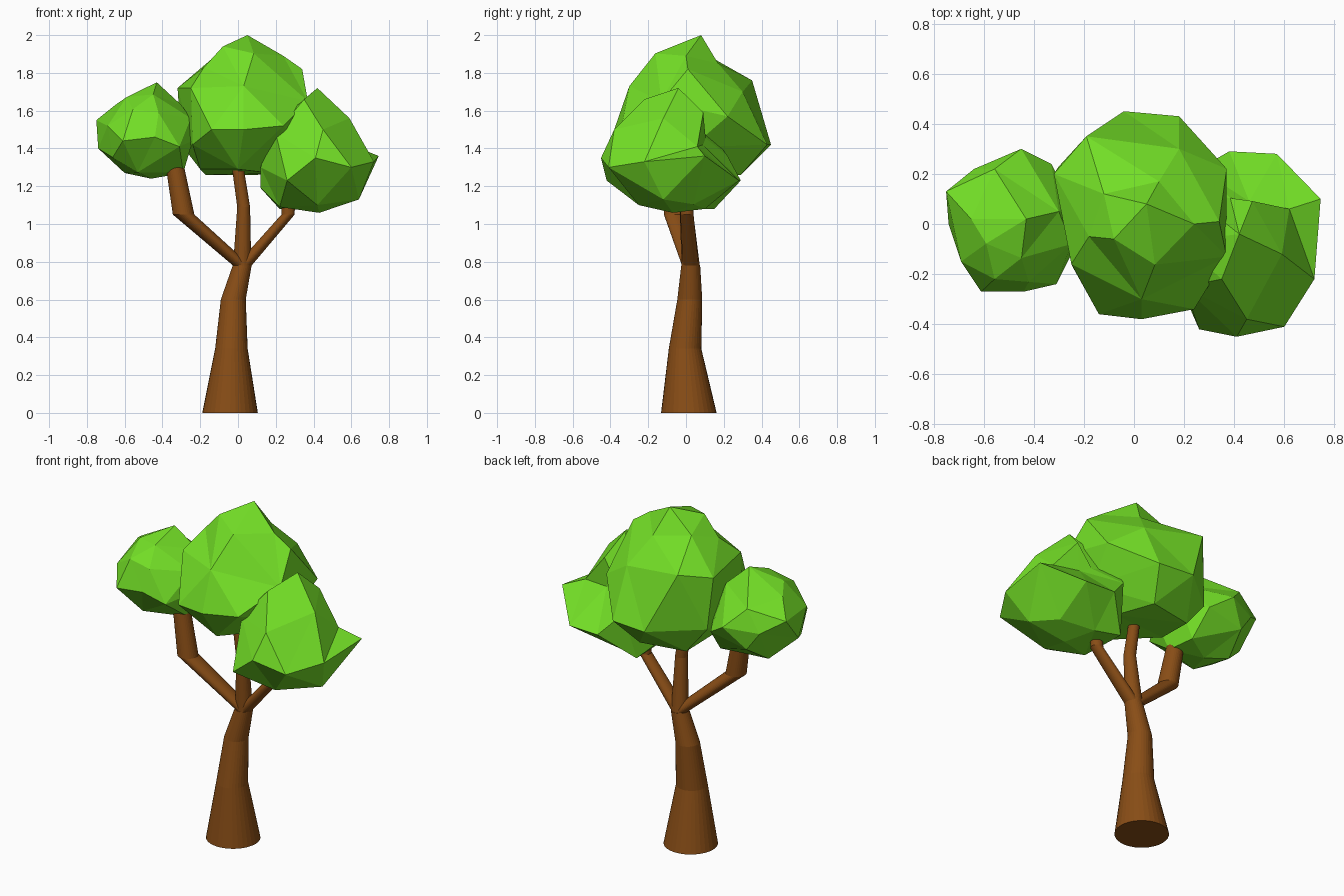
import bpy, bmesh, math
from mathutils import Vector


def material(name, color):
    m = bpy.data.materials.new(name)
    m.diffuse_color = color
    return m


BARK = material("bark", (0.25, 0.075, 0.008, 1))
LEAF = material("leaf", (0.175, 0.75, 0.02, 1))


def finish(bm, name, mat):
    bmesh.ops.recalc_face_normals(bm, faces=bm.faces[:])
    me = bpy.data.meshes.new(name)
    bm.to_mesh(me)
    bm.free()
    me.materials.append(mat)
    ob = bpy.data.objects.new(name, me)
    bpy.context.collection.objects.link(ob)
    return ob


def limb(name, stations, sides=32):
    """Tube through level rings given as (x, y, z, radius)."""
    bm = bmesh.new()
    rings = []
    for x, y, z, r in stations:
        rings.append([bm.verts.new((x + r * math.cos(2 * math.pi * i / sides),
                                    y + r * math.sin(2 * math.pi * i / sides), z))
                      for i in range(sides)])
    for a, b in zip(rings, rings[1:]):
        for i in range(sides):
            j = (i + 1) % sides
            bm.faces.new((a[i], a[j], b[j], b[i]))
    bm.faces.new(rings[0])
    bm.faces.new(rings[-1])
    finish(bm, name, BARK)


def clump(name, center, size, corners):
    """Faceted blob through the corners; icosphere points fill the gaps between them."""
    c, s = Vector(center), Vector(size)
    unit = [Vector([(p[k] - c[k]) / s[k] for k in range(3)]) for p in corners]
    # Fill directions that no corner covers
    ball = bmesh.new()
    bmesh.ops.create_icosphere(ball, subdivisions=2, radius=1)
    fill = []
    for v in ball.verts:
        d = v.co.normalized()
        if max(d.dot(t.normalized()) for t in unit) < 0.88:
            w = [math.exp(8 * d.dot(t.normalized())) for t in unit]
            r = sum(a * t.length for a, t in zip(w, unit)) / sum(w)
            fill.append(d * min(r, 1.0) * 0.97)
    ball.free()
    # Triangulate on the sphere, then push every point to its real place
    bm = bmesh.new()
    place = {}
    for t in unit + fill:
        v = bm.verts.new(t.normalized())
        place[v] = Vector([c[k] + t[k] * s[k] for k in range(3)])
    bmesh.ops.convex_hull(bm, input=bm.verts[:])
    bmesh.ops.recalc_face_normals(bm, faces=bm.faces[:])
    for v, p in place.items():
        v.co = p
    finish(bm, name, LEAF)


# Trunk and three branches
limb("trunk", [(-0.042, 0.015, 0, 0.147), (-0.035, -0.005, 0.34, 0.086),
               (-0.025, 0.02, 0.6, 0.066), (0.022, 0.025, 0.78, 0.05)])
limb("left_branch", [(0.02, 0.025, 0.78, 0.046), (-0.288, -0.06, 1.05, 0.057),
                     (-0.34, -0.05, 1.34, 0.047)])
limb("middle_branch", [(0.022, 0.025, 0.78, 0.048), (0.03, 0.0, 1.09, 0.034),
                       (-0.01, 0.0, 1.36, 0.03)])
limb("right_branch", [(0.03, 0.025, 0.78, 0.042), (0.265, 0.005, 1.05, 0.035),
                      (0.27, 0.0, 1.2, 0.033)])

# Leaf clumps
clump("left_foliage", (-0.49, 0.0, 1.48), (0.26, 0.28, 0.25), [
    (-0.43, 0.02, 1.75), (-0.65, 0.02, 1.63), (-0.75, 0.13, 1.55), (-0.74, 0.0, 1.4),
    (-0.46, 0.04, 1.24), (-0.6, 0.08, 1.27), (-0.24, -0.1, 1.44), (-0.3, 0.05, 1.63),
    (-0.45, 0.3, 1.5), (-0.33, 0.24, 1.42), (-0.61, -0.27, 1.44), (-0.44, -0.27, 1.46),
    (-0.31, -0.24, 1.41), (-0.29, -0.05, 1.27), (-0.69, -0.15, 1.52),
    (-0.25, -0.08, 1.56), (-0.31, 0.12, 1.27)])
clump("middle_foliage", (0.03, 0.03, 1.6), (0.35, 0.41, 0.38), [
    (0.05, 0.08, 2.0), (-0.08, -0.06, 1.94), (-0.32, 0.2, 1.72), (0.24, 0.0, 1.89),
    (0.34, 0.01, 1.82), (0.37, 0.22, 1.57), (0.18, 0.43, 1.42), (-0.04, 0.45, 1.42),
    (-0.19, 0.35, 1.76), (0.1, 0.17, 1.85), (-0.18, -0.05, 1.83), (-0.14, -0.36, 1.5),
    (0.03, -0.38, 1.5), (0.24, -0.34, 1.52), (0.03, -0.3, 1.73), (-0.2, 0.0, 1.29),
    (0.17, 0.05, 1.27), (0.1, 0.29, 1.26), (-0.25, -0.16, 1.72), (-0.3, 0.23, 1.42),
    (0.37, -0.13, 1.65), (0.18, 0.3, 1.7), (0.0, -0.2, 1.29), (-0.12, 0.12, 1.89),
    (-0.24, -0.18, 1.42), (-0.17, 0.24, 1.26)])
clump("right_foliage", (0.43, -0.07, 1.36), (0.3, 0.37, 0.31), [
    (0.42, -0.04, 1.72), (0.35, -0.22, 1.66), (0.59, -0.12, 1.56), (0.745, 0.1, 1.36),
    (0.72, -0.22, 1.33), (0.64, -0.12, 1.13), (0.36, 0.1, 1.08), (0.22, 0.15, 1.08),
    (0.12, -0.04, 1.19), (0.38, 0.29, 1.23), (0.57, 0.28, 1.23), (0.41, -0.45, 1.35),
    (0.6, -0.41, 1.3), (0.26, -0.42, 1.23), (0.42, -0.25, 1.1), (0.46, 0.09, 1.42),
    (0.2, -0.25, 1.48), (0.45, -0.38, 1.5), (0.22, -0.15, 1.09), (0.62, 0.06, 1.41),
    (0.12, -0.1, 1.3)])
